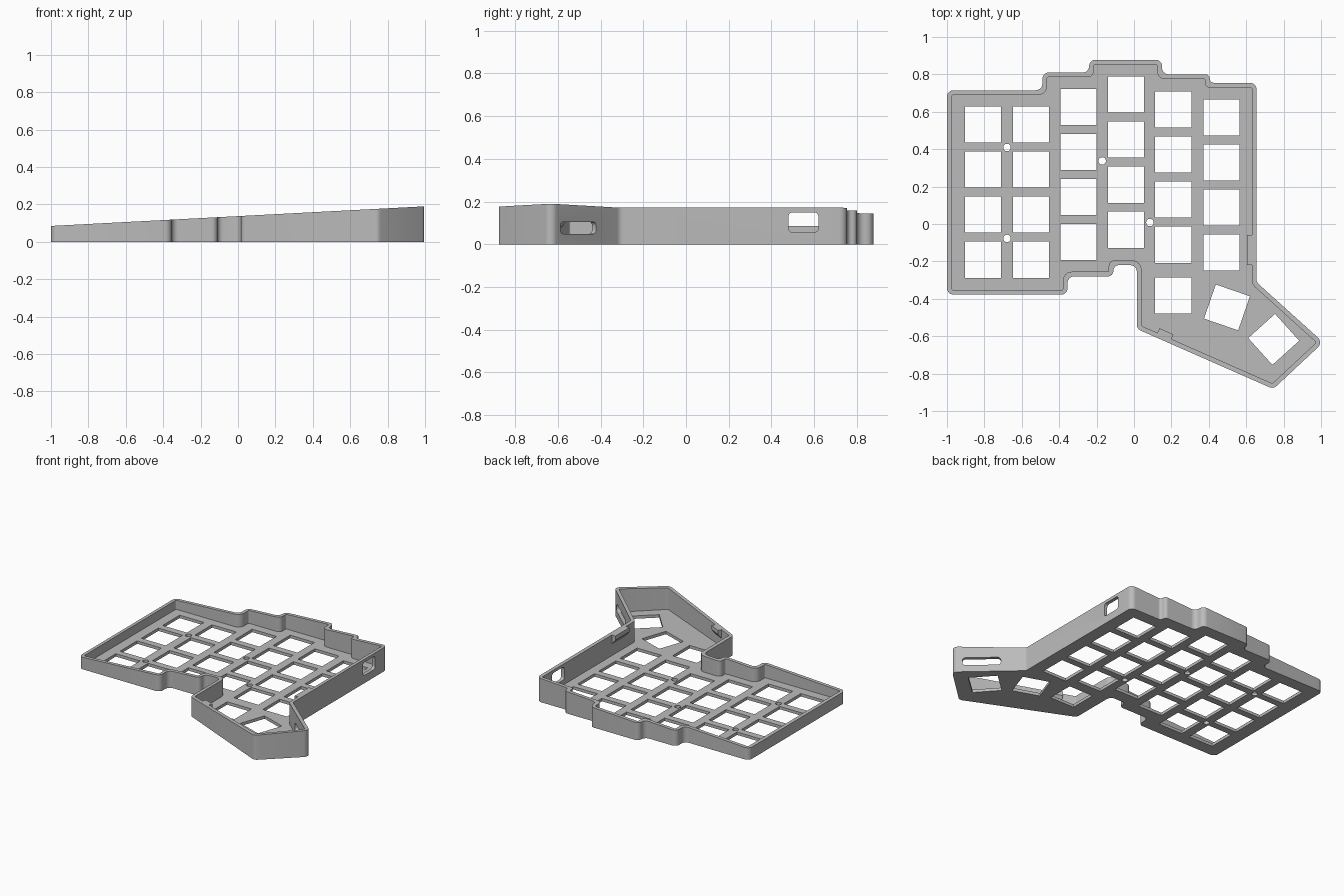
import bpy, bmesh
from math import cos, sin, pi, radians
from mathutils import Vector, Matrix

cube = bpy.data.objects.get("Cube")
if cube:
    bpy.data.objects.remove(cube, do_unlink=True)

WALL, FLOOR, HOLE, PITCH = 0.025, 0.021, 0.193, 0.241

grey = bpy.data.materials.new("plain grey")
grey.use_nodes = True
grey.diffuse_color = (0.5, 0.5, 0.5, 1)
grey.node_tree.nodes["Principled BSDF"].inputs["Base Color"].default_value = (0.5, 0.5, 0.5, 1)


def rim(x):
    """Height of the sloping rim."""
    return 0.137 + 0.0525 * x


def rounded(points, convex, concave, steps=6):
    """Replace each corner of a counter-clockwise polygon by an arc."""
    pts = [Vector(p) for p in points]
    out = []
    for i, b in enumerate(pts):
        a, c = pts[i - 1], pts[(i + 1) % len(pts)]
        u, v = (b - a).normalized(), (c - b).normalized()
        half = u.angle(v) / 2
        r = convex if u.cross(v) > 0 else concave
        d = min(r * sin(half) / cos(half), 0.49 * min((b - a).length, (c - b).length))
        p, q, w = b - u * d, b + v * d, cos(half)
        for k in range(steps + 1):
            t = k / steps
            e, f, g = (1 - t) ** 2, 2 * w * t * (1 - t), t * t
            out.append((p * e + b * f + q * g) / (e + f + g))
    return out


def inset(points, dist):
    """Move every edge of a counter-clockwise polygon inwards."""
    pts = [Vector(p) for p in points]
    out = []
    for i, b in enumerate(pts):
        u = (b - pts[i - 1]).normalized()
        v = (pts[(i + 1) % len(pts)] - b).normalized()
        n, m = Vector((-u.y, u.x)), Vector((-v.y, v.x))
        out.append(b + (n + m) * dist / (1 + n.dot(m)))
    return out


def prism(bm, pts, low, high, matrix=Matrix()):
    """Add a closed prism; high may be a function of x."""
    top_z = high if callable(high) else lambda x: high
    bottom = [bm.verts.new(matrix @ Vector((p[0], p[1], low))) for p in pts]
    top = [bm.verts.new(matrix @ Vector((p[0], p[1], top_z(p[0])))) for p in pts]
    bm.faces.new(bottom[::-1])
    bm.faces.new(top)
    for i in range(len(pts)):
        j = (i + 1) % len(pts)
        bm.faces.new((bottom[i], bottom[j], top[j], top[i]))


def rectangle(w, h):
    return [(-w / 2, -h / 2), (w / 2, -h / 2), (w / 2, h / 2), (-w / 2, h / 2)]


def make(name, bm):
    bmesh.ops.recalc_face_normals(bm, faces=bm.faces)
    mesh = bpy.data.meshes.new(name)
    bm.to_mesh(mesh)
    bm.free()
    mesh.materials.append(grey)
    obj = bpy.data.objects.new(name, mesh)
    bpy.context.collection.objects.link(obj)
    return obj


def activate(obj):
    bpy.ops.object.select_all(action="DESELECT")
    obj.select_set(True)
    bpy.context.view_layer.objects.active = obj


def cut(obj, cutter):
    mod = obj.modifiers.new("cut", "BOOLEAN")
    mod.operation, mod.solver, mod.object = "DIFFERENCE", "EXACT", cutter
    activate(obj)
    bpy.ops.object.modifier_apply(modifier=mod.name)
    bpy.data.objects.remove(cutter, do_unlink=True)


# Case body: stepped outline with a sloping rim
outline = [(-1, -0.378), (-0.355, -0.378), (-0.355, -0.28), (-0.11, -0.28),
           (-0.11, -0.22), (0.015, -0.22), (0.015, -0.561), (0.745, -0.882),
           (1.012, -0.633), (0.655, -0.311), (0.655, 0.755), (0.405, 0.755),
           (0.405, 0.8), (0.15, 0.8), (0.15, 0.878), (-0.24, 0.878),
           (-0.24, 0.81), (-0.49, 0.81), (-0.49, 0.715), (-1, 0.715)]
bm = bmesh.new()
prism(bm, rounded(outline, 0.035, 0.035), 0, rim)
case = make("keyboard_case", bm)

# Hollow inside above the plate
bm = bmesh.new()
prism(bm, rounded(inset(outline, WALL), 0.008, 0.05), FLOOR, 0.5)
cut(case, make("cavity_cutter", bm))

# Switch openings: columns as (x, top row y, rows)
bm = bmesh.new()
square = rectangle(HOLE, HOLE)
switches = []
for x, y, rows in [(-0.807, 0.532, 4), (-0.55, 0.532, 4), (-0.297, 0.626, 4),
                   (-0.042, 0.692, 4), (0.21, 0.612, 4), (0.467, 0.57, 4)]:
    switches += [(x, y - PITCH * row, 0) for row in range(rows)]
switches += [(0.21, -0.382, 0), (0.497, -0.446, -19), (0.747, -0.617, -48)]
for x, y, turn in switches:
    place = Matrix.Translation((x, y, 0)) @ Matrix.Rotation(radians(turn), 4, "Z")
    prism(bm, square, -0.1, 0.1, place)

# Screw holes
circle = [(0.02 * cos(k * pi / 12), 0.02 * sin(k * pi / 12)) for k in range(24)]
for x, y in [(-0.679, 0.409), (-0.679, -0.077), (-0.17, 0.337), (0.085, 0.008)]:
    prism(bm, circle, -0.1, 0.1, Matrix.Translation((x, y, 0)))

# Connector ports through the side walls
for centre, w, h, turn in [((0.655, 0.55, 0.103), 0.14, 0.094, 90),
                           ((0.87, -0.505, 0.077), 0.25, 0.056, 138)]:
    place = (Matrix.Translation(centre) @ Matrix.Rotation(radians(turn), 4, "Z")
             @ Matrix.Rotation(radians(90), 4, "X"))
    prism(bm, rounded(rectangle(w, h), 0.02, 0.02), -0.06, 0.06, place)
cut(case, make("opening_cutter", bm))
activate(case)
bpy.ops.object.shade_smooth_by_angle(angle=radians(30))

# Retaining tabs inside the rim, tapered underneath
for name, p, q in [("right_tab", (0.655, -0.22), (0.655, -0.06)),
                   ("front_tab", (0.115, -0.605), (0.19, -0.638))]:
    p, q = Vector(p), Vector(q)
    along = (q - p).normalized()
    inward = Vector((-along.y, along.x))
    bm = bmesh.new()
    ends = []
    for end in (p, q):
        ring = []
        for depth, drop in [(0.024, 0), (0.052, 0), (0.052, 0.03), (0.024, 0.065)]:
            s = end + inward * depth
            ring.append(bm.verts.new((s.x, s.y, rim(s.x) - drop)))
        ends.append(ring)
        bm.faces.new(ring)
    for i in range(4):
        j = (i + 1) % 4
        bm.faces.new((ends[0][i], ends[0][j], ends[1][j], ends[1][i]))
    make(name, bm)
